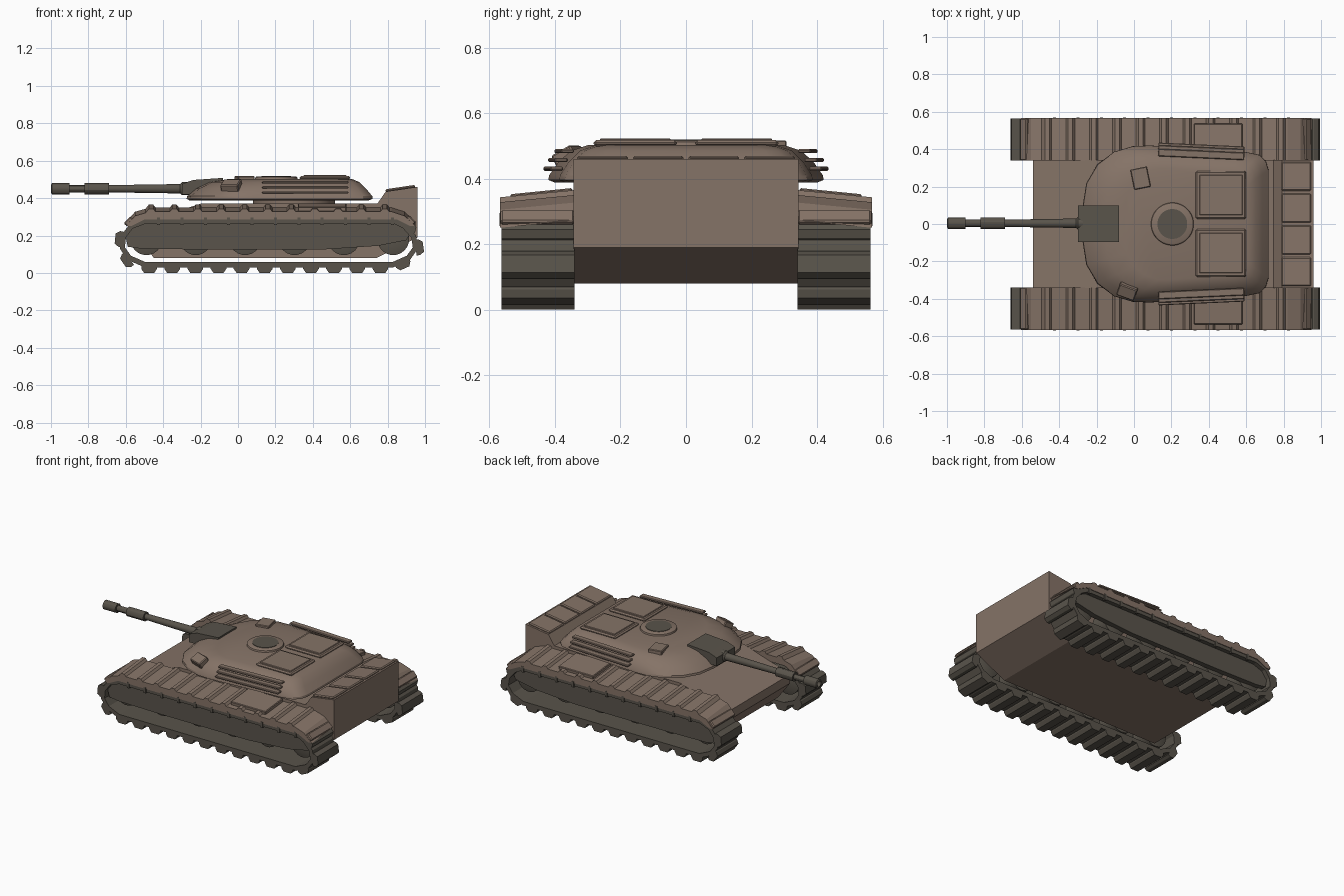
import bpy, bmesh, math
from mathutils import Vector, Matrix, Euler

if "Cube" in bpy.data.objects:
    bpy.data.objects.remove(bpy.data.objects["Cube"])


def material(name, color):
    m = bpy.data.materials.new(name)
    m.use_nodes = True
    m.diffuse_color = (*color, 1)
    m.node_tree.nodes["Principled BSDF"].inputs["Base Color"].default_value = (*color, 1)
    return m


BROWN = material("brown armour", (0.235, 0.172, 0.135))
DARK = material("dark grey olive", (0.1, 0.088, 0.07))


def finish(name, bm, mat, smooth=False):
    bmesh.ops.recalc_face_normals(bm, faces=bm.faces)
    me = bpy.data.meshes.new(name)
    bm.to_mesh(me)
    bm.free()
    me.materials.append(mat)
    ob = bpy.data.objects.new(name, me)
    bpy.context.collection.objects.link(ob)
    if smooth:
        bpy.ops.object.select_all(action="DESELECT")
        ob.select_set(True)
        bpy.context.view_layer.objects.active = ob
        bpy.ops.object.shade_smooth_by_angle(angle=math.radians(30))
    return ob


def loft(name, rings, mat, caps=True, closed=False, smooth=False):
    """Skin a list of closed point rings."""
    bm = bmesh.new()
    vs = [[bm.verts.new(p) for p in r] for r in rings]
    pairs = list(zip(vs, vs[1:])) + ([(vs[-1], vs[0])] if closed else [])
    n = len(rings[0])
    for a, b in pairs:
        for i in range(n):
            j = (i + 1) % n
            bm.faces.new((a[i], a[j], b[j], b[i]))
    if caps and not closed:
        bm.faces.new(vs[0])
        bm.faces.new(vs[-1])
    return finish(name, bm, mat, smooth)


def prism(name, pts, y0, y1, mat, rise=0):
    """Extrude an x-z profile along y; rise lifts the y0 side."""
    return loft(name, [[(x, y0, z + rise) for x, z in pts], [(x, y1, z) for x, z in pts]], mat)


def box(name, size, loc, mat, rot=(0, 0, 0), bevel=0.0, top=1.0):
    bm = bmesh.new()
    bmesh.ops.create_cube(bm, size=1)
    for v in bm.verts:
        if v.co.z > 0:
            v.co.x *= top
            v.co.y *= top
    bm.transform(Matrix.Translation(loc) @ Euler(rot).to_matrix().to_4x4() @ Matrix.Diagonal((*size, 1)))
    if bevel:
        bmesh.ops.bevel(bm, geom=bm.edges[:], offset=bevel, segments=1, affect="EDGES")
    return finish(name, bm, mat)


def turned(name, profile, origin, axis, mat, sides=16):
    """Turn (distance, radius) pairs about an axis."""
    q = Vector(axis).to_track_quat("Z", "Y")
    ang = [2 * math.pi * (i + 0.5) / sides for i in range(sides)]
    rings = [[Vector(origin) + q @ Vector((r * math.cos(a), r * math.sin(a), d)) for a in ang]
             for d, r in profile]
    return loft(name, rings, mat, smooth=True)


def inset_path(pts, d):
    """Offset a counter-clockwise closed path inwards."""
    out = []
    for i, p in enumerate(pts):
        p, a, b = Vector(p), Vector(pts[i - 1]), Vector(pts[(i + 1) % len(pts)])
        t = ((p - a).normalized() + (b - p).normalized()).normalized()
        out.append(tuple(p + Vector((-t.y, t.x)) * d))
    return out


# Hull with glacis and raised engine deck
prism("hull", [(-0.45, 0.08), (0.74, 0.08), (0.96, 0.19), (0.96, 0.46), (0.79, 0.435),
               (0.745, 0.37), (-0.2, 0.37), (-0.54, 0.26), (-0.54, 0.2)], -0.343, 0.343, BROWN)
for i in range(4):
    box("deck_panel", (0.16, 0.155, 0.016), (0.868, -0.255 + 0.17 * i, 0.451), BROWN,
        (0, -0.147, 0), 0.006)

# Running gear on both sides
TRACK = [(-0.5, 0.03), (0.83, 0.03), (0.92, 0.07), (0.962, 0.13), (0.952, 0.2), (0.9, 0.26),
         (0.84, 0.29), (-0.5, 0.29), (-0.58, 0.26), (-0.625, 0.2), (-0.632, 0.13), (-0.59, 0.07)]
INNER = inset_path(TRACK, 0.028)
SKIRT = [(-0.59, 0.14), (-0.52, 0.13), (-0.2, 0.125), (0.45, 0.125), (0.75, 0.145), (0.9, 0.175),
         (0.92, 0.21), (0.88, 0.25), (0.82, 0.285), (-0.49, 0.285), (-0.56, 0.25), (-0.6, 0.19)]
FENDER = [(-0.6, 0.25), (-0.55, 0.305), (-0.47, 0.328), (0.82, 0.328), (0.89, 0.305), (0.95, 0.25),
          (0.92, 0.25), (0.85, 0.285), (-0.5, 0.285), (-0.57, 0.25)]
for side, label in ((1, "left"), (-1, "right")):
    y0, y1 = 0.34 * side, 0.563 * side
    ym = (y0 + y1) / 2
    loft(label + "_track_band", [[(x, y, z) for x, z in path] for path, y in
         ((TRACK, y0), (TRACK, y1), (INNER, y1), (INNER, y0))], DARK, closed=True)
    # Pads spread evenly along the exposed part of the track
    lengths = [(Vector(TRACK[(i + 1) % 12]) - Vector(TRACK[i])).length for i in range(12)]
    count = 28
    step = sum(lengths) / count
    for k in range(count):
        s, i = (k + 0.2) * step, 0
        while s > lengths[i]:
            s -= lengths[i]
            i += 1
        a, b = Vector(TRACK[i]), Vector(TRACK[(i + 1) % 12])
        t = (b - a).normalized()
        p = a + t * s
        if p.y > 0.25:
            continue
        n = Vector((t.y, -t.x))
        shape = [p + t * u + n * v for u, v in
                 ((-0.042, -0.012), (0.042, -0.012), (0.042, 0.008), (0.027, 0.03),
                  (-0.027, 0.03), (-0.042, 0.008))]
        prism(label + "_track_pad", [tuple(q) for q in shape], y0, y1, DARK)
    # Side plate and wheels behind it
    prism(label + "_side_plate", SKIRT, 0.5 * side, 0.535 * side, DARK)
    for i in range(6):
        turned(label + "_wheel", [(0, 0.05), (0.01, 0.085), (0.12, 0.085), (0.13, 0.05)],
               (-0.49 + 0.264 * i, 0.375 * side, 0.18), (0, side, 0), DARK, 20)
    # Fender with cross ribs and hanging clips
    prism(label + "_fender", FENDER, y0, 0.568 * side, BROWN, 0.022)
    for i in range(11):
        x = -0.465 + 0.125 * i
        prism(label + "_fender_rib", [(x - 0.03, 0.32), (x + 0.03, 0.32), (x + 0.012, 0.343),
              (x - 0.012, 0.343)], y0, 0.568 * side, BROWN, 0.022)
        box(label + "_fender_clip", (0.016, 0.016, 0.04), (x + 0.04, 0.561 * side, 0.275), DARK)
    for x, z, tilt in ((-0.585, 0.275, -0.8), (0.925, 0.28, 0.85)):
        box(label + "_fender_end_rib", (0.05, 0.226, 0.026), (x, 0.453 * side, z), BROWN, (0, tilt, 0), 0.006)
    box(label + "_stowage_box", (0.26, 0.19, 0.04), (0.45, 0.44 * side, 0.342), BROWN,
        (-0.1 * side, 0, 0), 0.004)

# Turret shell from shrinking outlines
HALF = [(0, 0.22), (0.02, 0.52), (0.08, 0.76), (0.17, 0.92), (0.27, 0.99), (0.36, 1), (0.6, 0.96),
        (0.87, 0.92), (0.95, 0.88), (0.985, 0.8), (1, 0.68)]
OUTLINE = HALF + [(u, -v) for u, v in reversed(HALF)]
LEVELS = [(0.388, -0.26, 0.7, 0.4), (0.396, -0.275, 0.72, 0.42), (0.41, -0.272, 0.718, 0.418),
          (0.45, -0.225, 0.685, 0.39), (0.485, -0.155, 0.65, 0.352), (0.502, -0.05, 0.61, 0.3)]
loft("turret", [[(x0 + u * (x1 - x0), v * w, z) for u, v in OUTLINE]
                for z, x0, x1, w in LEVELS], BROWN, smooth=True)
turned("turret_ring", [(0, 0.22), (0.04, 0.22)], (0.3, 0, 0.36), (0, 0, 1), BROWN, 32)

# Turret roof fittings
turned("cupola", [(0, 0.115), (0.012, 0.112), (0.016, 0.105)], (0.205, 0, 0.5), (0, 0, 1), BROWN, 32)
turned("cupola_lid", [(0, 0.08), (0.005, 0.08)], (0.205, 0, 0.514), (0, 0, 1), DARK, 32)
for y in (0.155, -0.155):
    box("roof_hatch", (0.27, 0.255, 0.02), (0.465, y, 0.508), BROWN, bevel=0.008)
    box("roof_hatch_panel", (0.23, 0.215, 0.008), (0.465, y, 0.519), BROWN, bevel=0.003)
box("roof_sight", (0.09, 0.11, 0.03), (0.035, 0.245, 0.502), BROWN, (0, 0, 0.2), 0.004)
box("side_sight", (0.1, 0.07, 0.055), (-0.035, -0.355, 0.462), BROWN, (0.5, 0, -0.35), 0.005)
for side in (1, -1):
    for y, z in ((0.405, 0.43), (0.391, 0.457), (0.372, 0.484)):
        box("turret_side_rail", (0.46, 0.04, 0.013), (0.36, y * side, z), BROWN,
            (0, 0, -0.045 * side), 0.004)

# Mantlet and gun
prism("mantlet", [(-0.3, 0.42), (-0.3, 0.475), (-0.24, 0.497), (-0.08, 0.508), (-0.08, 0.42)],
      -0.095, 0.1, DARK)
turned("gun_barrel", [(0, 0.036), (0.09, 0.036), (0.1, 0.026), (0.48, 0.02), (0.481, 0.031),
                      (0.61, 0.031), (0.611, 0.02), (0.69, 0.02), (0.691, 0.031), (0.785, 0.031),
                      (0.79, 0.02), (0.765, 0.017)], (-0.21, 0.004, 0.45), (-1, 0, 0), DARK, 12)
